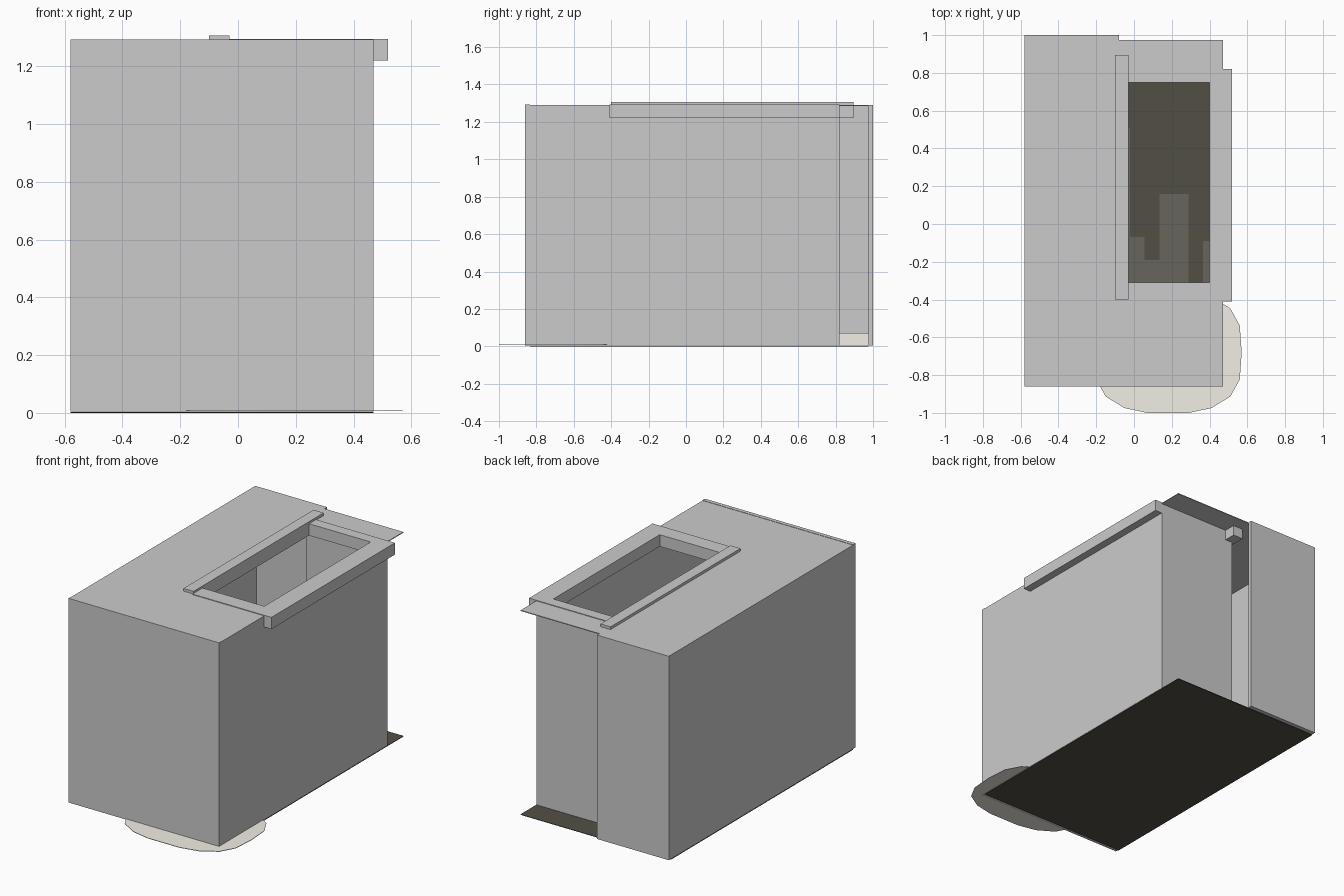
import bpy, random

if "Cube" in bpy.data.objects:
    bpy.data.objects.remove(bpy.data.objects["Cube"])

random.seed(4)


def material(name, r, g, b):
    m = bpy.data.materials.new(name)
    m.diffuse_color = (r, g, b, 1)
    m.use_nodes = True
    m.node_tree.nodes["Principled BSDF"].inputs["Base Color"].default_value = m.diffuse_color
    return m


dark_wood = material("dark_wood", 0.085, 0.078, 0.06)
light_wood = material("light_wood", 0.135, 0.13, 0.105)
cream = material("cream", 0.88, 0.86, 0.78)
paint = material("paint", 0.85, 0.85, 0.84)


def mesh(name, verts, faces, mats=()):
    me = bpy.data.meshes.new(name)
    me.from_pydata(verts, [], faces)
    for m in mats:
        me.materials.append(m)
    ob = bpy.data.objects.new(name, me)
    bpy.context.collection.objects.link(ob)
    return ob


def box(name, x0, x1, y0, y1, z0, z1, mat=None):
    v = [(x, y, z) for z in (z0, z1) for x, y in ((x0, y0), (x1, y0), (x1, y1), (x0, y1))]
    f = [(3, 2, 1, 0), (4, 5, 6, 7)] + [(i, (i + 1) % 4, (i + 1) % 4 + 4, i + 4) for i in range(4)]
    return mesh(name, v, f, [mat] if mat else [])


def ring(name, outer, inner, z0, z1):
    # rectangular slab with a rectangular hole
    def corners(r):
        return [(r[0], r[2]), (r[1], r[2]), (r[1], r[3]), (r[0], r[3])]
    v = [(x, y, z) for z in (z0, z1) for r in (outer, inner) for x, y in corners(r)]
    f = []
    for i in range(4):
        j = (i + 1) % 4
        f += [(i, i + 4, j + 4, j), (i + 8, j + 8, j + 12, i + 12),
              (i, j, j + 8, i + 8), (i + 4, i + 12, j + 12, j + 4)]
    return mesh(name, v, f)


L, R, F, B, DOOR, STEP = -0.58, 0.47, -0.86, 1.0, -0.08, 0.82
T, H = 0.025, 1.285

# walls, leaving a doorway gap between the two back walls
box("front_wall", L, R, F, F + T, 0.005, 1.292)
box("left_wall", L, L + T, F + T, B - T, 0.005, H)
box("right_wall", R - T, R, F + T, STEP, 0.005, H)
box("back_wall_right", DOOR, R - T, STEP - T, STEP, 0.005, H)
box("back_wall_left", L, DOOR, B - T, B, 0.005, 1.29)

# inner paint layers and skirting boards
e = 0.003
inside = {
    "left": (L + T, L + T, F + T, B - T, 1, 0),
    "right": (R - T, R - T, F + T, STEP - T, -1, 0),
    "front": (L + T, R - T, F + T, F + T, 0, 1),
    "back": (DOOR, R - T, STEP - T, STEP - T, 0, -1),
}
for side, (x0, x1, y0, y1, dx, dy) in inside.items():
    for part, t, top, mat in (("lining", e, H, paint), ("skirting", 0.012, 0.07, cream)):
        box(f"{side}_{part}", min(x0, x0 + dx * t), max(x1, x1 + dx * t),
            min(y0, y0 + dy * t), max(y1, y1 + dy * t), 0.005, top, mat)

# floor slab and staggered planks
box("floor", L, R, F + T, B - T, 0, 0.003, dark_wood)
verts, faces, shades = [], [], []
w = 0.077
seams = {7: -0.07, 8: -0.19, 9: 0.16, 10: 0.16, 12: -0.09}
for c in range(14):
    x0 = max(L, -0.557 + (c - 0.03) * w)
    x1 = min(R, -0.557 + (c + 0.97) * w)
    seam = seams.get(c, random.uniform(-0.5, 0.6))
    for y0, y1, s in ((F + T, seam, 1), (seam, B - T, 0)):
        n = len(verts)
        verts += [(x0, y0, 0.005), (x1, y0, 0.005), (x1, y1, 0.005), (x0, y1, 0.005)]
        faces.append((n, n + 1, n + 2, n + 3))
        shades.append(0 if c == 11 else s)
planks = mesh("floor_planks", verts, faces, [dark_wood, light_wood])
for p, s in zip(planks.data.polygons, shades):
    p.material_index = s

# roof with skylight opening, frame and raised beam
hole = (-0.03, 0.40, -0.31, 0.75)
ring("roof", (L, R, F + T, B - T), hole, H, 1.29)
ring("skylight_frame", (-0.031, 0.52, -0.41, STEP), hole[:1] + (0.40, -0.31, 0.75), 1.22, 1.294)
box("skylight_beam", -0.10, -0.03, -0.40, 0.895, 1.22, 1.307)

# rounded rug poking out under the front corner
q = [(0.39, 0), (0.38, 0.14), (0.33, 0.23), (0.23, 0.29), (0.11, 0.315)]
half = q + [(-x, y) for x, y in reversed(q)]
outline = half + [(x, -y) for x, y in reversed(half[1:-1])]
n = len(outline)
# stretch so the front edge reaches y = -1
pts = [(0.18 + x, -0.68 + y * 0.32 / 0.315) for x, y in outline]
rv = [(x, y, z) for z in (0.006, 0.009) for x, y in pts]
rf = [tuple(reversed(range(n))), tuple(range(n, 2 * n))]
rf += [(i, (i + 1) % n, (i + 1) % n + n, i + n) for i in range(n)]
mesh("rug", rv, rf, [cream])
